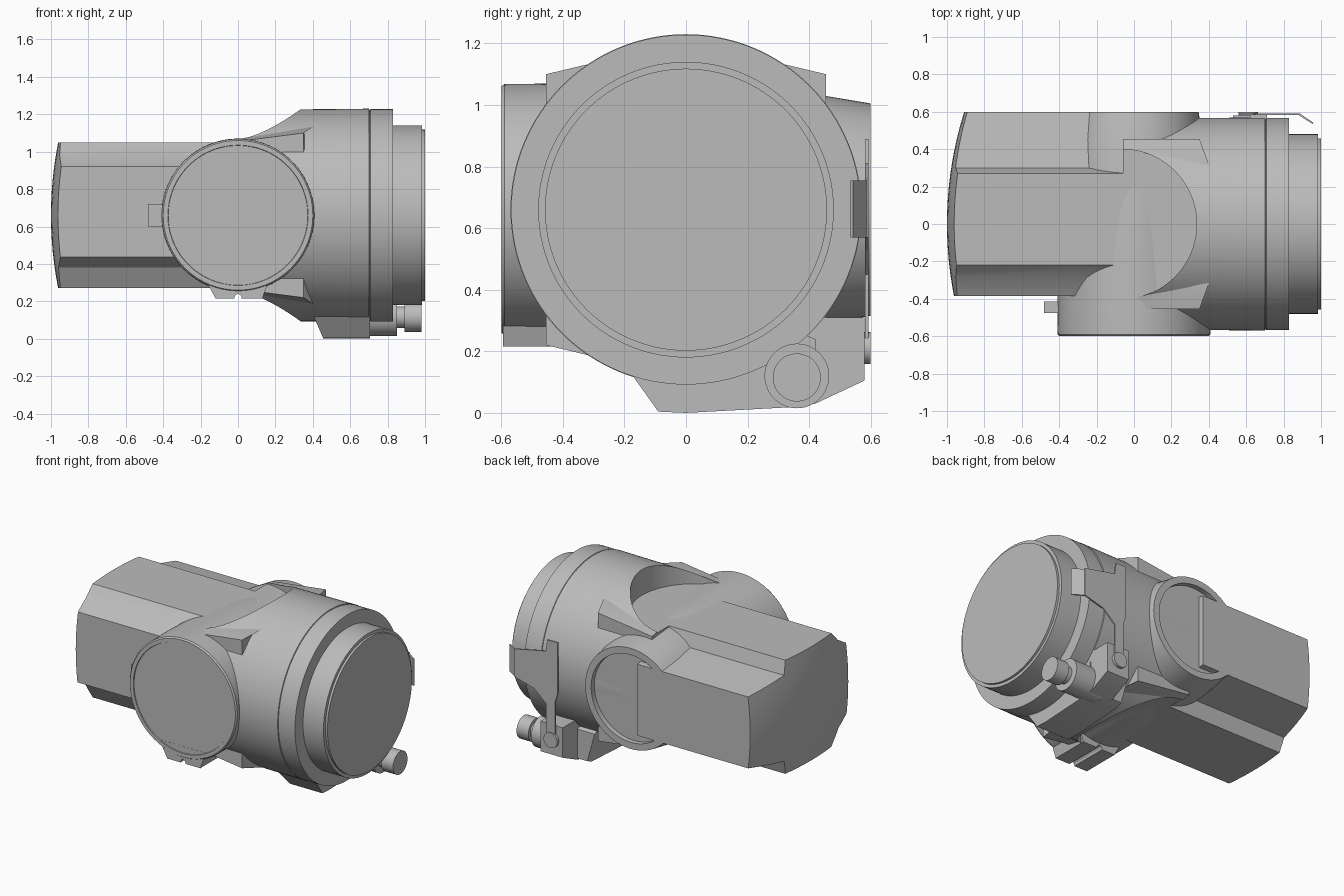
import bpy, bmesh, math
from mathutils import Vector

cube = bpy.data.objects.get("Cube")
if cube:
    bpy.data.objects.remove(cube, do_unlink=True)

grey = bpy.data.materials.new("plain grey")
grey.use_nodes = True
grey.diffuse_color = (0.5, 0.5, 0.5, 1)
grey.node_tree.nodes["Principled BSDF"].inputs["Base Color"].default_value = (0.5, 0.5, 0.5, 1)

MID = 0.66  # height of both main axes


def finish(bm, name):
    bmesh.ops.remove_doubles(bm, verts=bm.verts, dist=1e-5)
    bmesh.ops.recalc_face_normals(bm, faces=bm.faces)
    mesh = bpy.data.meshes.new(name)
    bm.to_mesh(mesh)
    bm.free()
    obj = bpy.data.objects.new(name, mesh)
    mesh.materials.append(grey)
    bpy.context.collection.objects.link(obj)
    return obj


def place(axis, along, a, b):
    """Point from a position along an axis and the two remaining coordinates."""
    return {"x": Vector((along, a, b)), "y": Vector((a, along, b)),
            "z": Vector((a, b, along))}[axis]


def prism(name, axis, outline, start, end):
    bm = bmesh.new()
    face = bm.faces.new([bm.verts.new(place(axis, start, a, b)) for a, b in outline])
    moved = bmesh.ops.extrude_face_region(bm, geom=[face], use_keep_orig=True)["geom"]
    bmesh.ops.translate(bm, verts=[g for g in moved if isinstance(g, bmesh.types.BMVert)],
                        vec=place(axis, end - start, 0, 0))
    return finish(bm, name)


def lathe(name, axis, profile, a=0.0, b=MID, steps=96):
    """Turn (position, radius) points about an axis through a, b."""
    bm = bmesh.new()
    verts = [bm.verts.new(place(axis, p, a, b + r)) for p, r in profile]
    edges = [bm.edges.new(pair) for pair in zip(verts, verts[1:])]
    bmesh.ops.spin(bm, geom=verts + edges, cent=place(axis, 0, a, b),
                   axis=place(axis, 1, 0, 0), angle=2 * math.pi, steps=steps)
    return finish(bm, name)


def boolean(obj, tool, operation="DIFFERENCE"):
    tool.hide_render = True
    mod = obj.modifiers.new("cut", "BOOLEAN")
    mod.operation, mod.object, mod.solver = operation, tool, "EXACT"
    bpy.context.view_layer.objects.active = obj
    bpy.ops.object.modifier_apply(modifier=mod.name)


# Main round housing with stepped end and seam groove
housing = lathe("main_housing", "x", [
    (-0.06, 0), (-0.06, 0.565), (0.4, 0.567), (0.7, 0.57), (0.702, 0.564), (0.706, 0.564),
    (0.708, 0.568), (0.83, 0.568), (0.83, 0.48), (0.985, 0.48), (0.985, 0.458),
    (1.0, 0.458), (1.0, 0)], steps=128)

# Corner bosses, tapering towards the arm
half = [(0.455, 0.44), (0.32, 0.472)]
outline = half + [(-y, z) for y, z in reversed(half)]
outline += [(y, -z) for y, z in reversed(outline)]
bosses = prism("corner_bosses", "x", [(y, MID + z) for y, z in outline], -0.06, 0.35)
for v in bosses.data.vertices:
    if v.co.x < 0:
        v.co.z = MID + (v.co.z - MID) * 0.88
    elif abs(v.co.y) < 0.4:
        v.co.x = 0.4

# Round-ended flat recesses above and below
for low, high in ((1.05, 1.4), (-0.1, 0.27)):
    cutter = lathe("recess_cutter", "z", [(low, 0), (low, 0.4), (high, 0.4), (high, 0)],
                   a=-0.065, b=0)
    for part in (housing, bosses):
        boolean(part, cutter)
    bpy.data.objects.remove(cutter, do_unlink=True)

# Side arm with stepped corners and a domed end
arm = prism("side_arm", "x", [
    (-0.22, 1.05), (-0.285, 0.98), (-0.385, 0.92), (-0.385, 0.436), (-0.285, 0.38),
    (-0.22, 0.27), (0.27, 0.27), (0.3, 0.37), (0.6, 0.42), (0.6, 0.91), (0.3, 0.96),
    (0.27, 1.05)], -1.1, -0.05)
bm = bmesh.new()
bmesh.ops.create_uvsphere(bm, u_segments=192, v_segments=96, radius=2)
bmesh.ops.translate(bm, verts=bm.verts, vec=(1, 0, MID))
dome = finish(bm, "dome_cutter")
boolean(arm, dome, "INTERSECT")
bpy.data.objects.remove(dome, do_unlink=True)

# Front and back barrels
lathe("front_barrel", "y", [
    (0, 0), (0, 0.4), (-0.4, 0.41), (-0.59, 0.408), (-0.6, 0.4), (-0.6, 0.375),
    (-0.594, 0.373), (-0.594, 0)])
lathe("back_barrel", "y", [
    (0, 0), (0, 0.4), (0.3, 0.385), (0.45, 0.37), (0.6, 0.345), (0.6, 0.3),
    (0.565, 0.3), (0.565, 0)])

# Small side tab and notched foot on the front barrel
prism("side_tab", "y", [(-0.48, 0.6), (-0.36, 0.6), (-0.36, 0.72), (-0.48, 0.72)], -0.475, -0.415)
notch = [(0.02 * math.cos(t * math.pi / 6), 0.215 + 0.025 * math.sin(t * math.pi / 6))
         for t in range(7)]
prism("front_foot", "y", [(0.17, 0.33), (0.15, 0.27), (0.13, 0.215)] + notch
      + [(-0.12, 0.215), (-0.16, 0.29), (-0.16, 0.33)], -0.595, -0.33)

# Lower hinge block with a sloped end
block = prism("hinge_block", "x", [
    (-0.18, 0.13), (-0.09, 0.004), (0.0, 0.0), (0.37, 0.02), (0.42, 0.04), (0.42, 0.24),
    (0.0, 0.4)], 0.4, 0.705)
for v in block.data.vertices:
    if v.co.x < 0.5 and v.co.z < 0.1:
        v.co.x = 0.455
prism("hinge_lug", "x", [
    (0.35, 0.02), (0.42, 0.03), (0.58, 0.105), (0.58, 0.31), (0.4, 0.31), (0.3, 0.2)],
    0.53, 0.7)

# Clamp screw and pivot pin
lathe("screw_sleeve", "x", [(0.6, 0), (0.6, 0.105), (0.85, 0.105), (0.85, 0)], 0.36, 0.12, 48)
lathe("screw_head", "x", [
    (0.82, 0), (0.82, 0.058), (0.89, 0.058), (0.89, 0.078), (0.98, 0.078), (0.98, 0)],
    0.36, 0.115, 48)
lathe("pivot_pin", "y", [(0.5, 0), (0.5, 0.052), (0.6, 0.052), (0.6, 0)], 0.61, 0.21, 32)

# Latch lever with bent grip and its bracket
prism("latch_lever", "y", [
    (0.56, 0.89), (0.64, 0.89), (0.65, 0.81), (0.89, 0.76), (0.89, 0.57), (0.74, 0.53),
    (0.65, 0.45), (0.65, 0.22), (0.58, 0.22), (0.58, 0.48), (0.56, 0.54)], 0.582, 0.592)
prism("latch_grip", "z", [(0.88, 0.582), (0.955, 0.535), (0.96, 0.542), (0.885, 0.592)], 0.57, 0.755)
prism("latch_bracket", "x", [(0.5, 0.6), (0.585, 0.6), (0.585, 0.74), (0.5, 0.74)], 0.62, 0.71)

# Smooth round surfaces, keep hard edges
bpy.ops.object.select_all(action="DESELECT")
for obj in bpy.context.collection.objects:
    if obj.type == "MESH" and obj.data.materials and obj.data.materials[0] == grey:
        obj.select_set(True)
        bpy.context.view_layer.objects.active = obj
bpy.ops.object.shade_smooth_by_angle(angle=math.radians(25))
